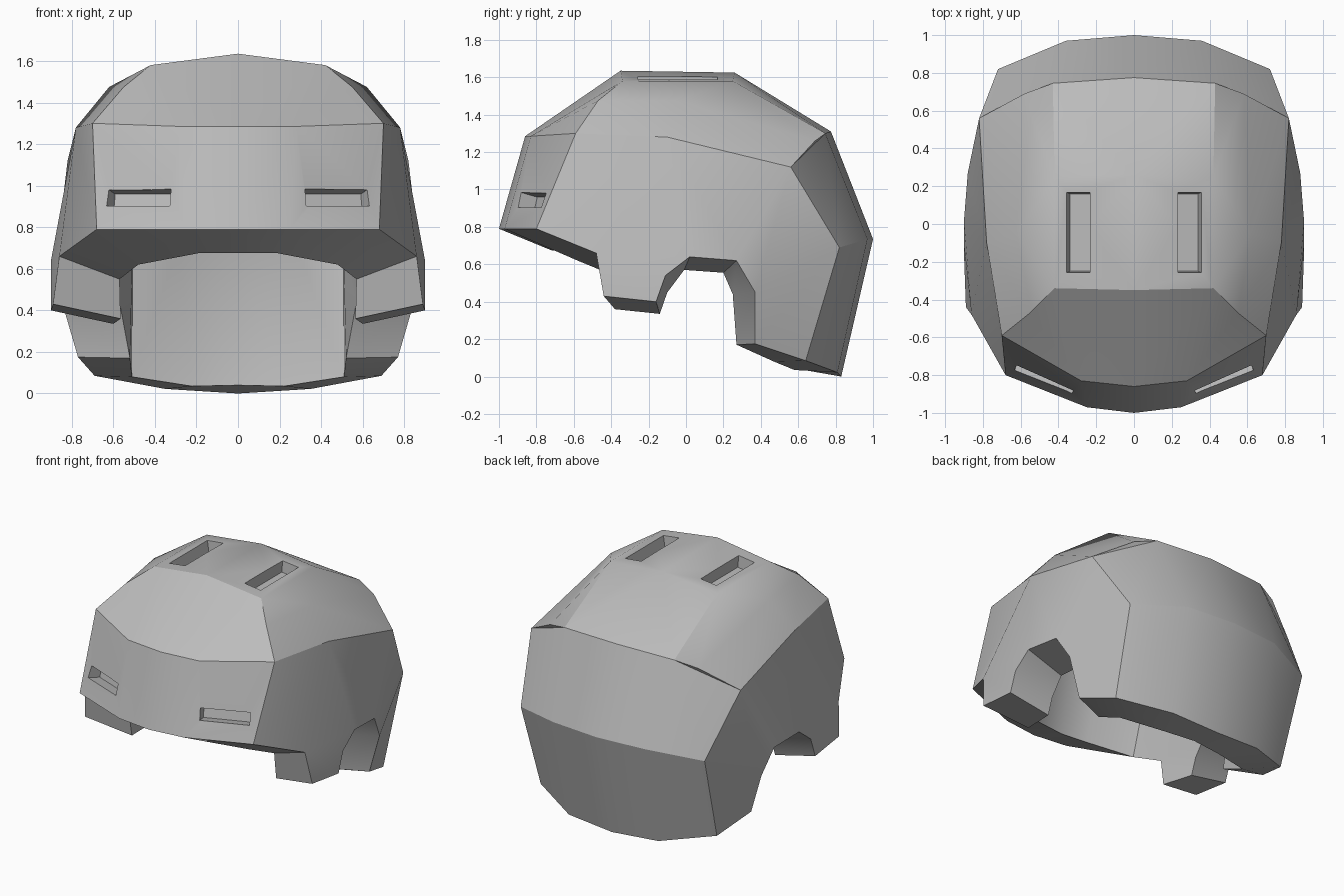
import bpy, bmesh
from mathutils import Vector

cube = bpy.data.objects.get("Cube")
if cube:
    bpy.data.objects.remove(cube)

mat = bpy.data.materials.new("shell grey")
mat.use_nodes = True
GREY = (0.5, 0.5, 0.5, 1)
mat.diffuse_color = GREY
mat.node_tree.nodes["Principled BSDF"].inputs["Base Color"].default_value = GREY


def make_mesh(name, points, faces):
    """Mesh with all normals pointing outwards."""
    mesh = bpy.data.meshes.new(name)
    mesh.from_pydata(points, [], faces)
    bm = bmesh.new()
    bm.from_mesh(mesh)
    bmesh.ops.recalc_face_normals(bm, faces=bm.faces)
    top = max(bm.faces, key=lambda f: f.calc_center_median().z)
    if top.normal.z < 0:
        bmesh.ops.reverse_faces(bm, faces=bm.faces)
    bm.to_mesh(mesh)
    bm.free()
    mesh.materials.append(mat)
    return mesh


def make_object(name, mesh):
    obj = bpy.data.objects.new(name, mesh)
    bpy.context.collection.objects.link(obj)
    return obj


# Half shell: centre line and shoulder line run front rim, brow, crown, back, nape
V = {
    "c0": (0, -1, .79), "c1": (0, -.86, 1.285), "c2": (0, -.35, 1.635), "c3": (0, .26, 1.625),
    "c4": (0, .775, 1.31), "c5": (0, 1, .735), "c6": (0, .83, 0),
    "s0": (.25, -.97, .79), "s1": (.28, -.83, 1.285), "s2": (.42, -.34, 1.58), "s3": (.42, .25, 1.58),
    "s4": (.43, .745, 1.3), "s5": (.36, .97, .735), "s6": (.35, .81, .022),
    # Side corners
    "rim": (.68, -.8, .79), "brow": (.7, -.59, 1.3), "temple": (.55, -.47, 1.475),
    "upper": (.62, -.05, 1.475), "mid": (.78, -.1, 1.28), "crest": (.58, .69, 1.26),
    "back": (.82, .56, 1.12), "hind": (.72, .82, .69), "nape": (.69, .64, .085),
    # Cheek tab and ear notch outline
    "a": (.86, -.48, .66), "b": (.89, -.44, .43), "c": (.9, -.16, .4), "d": (.9, -.11, .54),
    "e": (.9, .02, .64), "f": (.88, .27, .62), "g": (.85, .37, .45), "h": (.77, .37, .175),
}
# Inner edge of the opening, in order from front to back
RIM = {
    "c0": (0, -.72, .675), "s0": (.19, -.7, .675), "rim": (.48, -.58, .62), "a": (.57, -.41, .55),
    "b": (.565, -.38, .36), "c": (.6, -.14, .335), "d": (.6, -.1, .45), "e": (.6, -.01, .57),
    "f": (.6, .2, .555), "g": (.57, .25, .44), "h": (.52, .27, .17), "nape": (.51, .47, .08),
    "s6": (.22, .58, .035), "c6": (0, .6, .04),
}
panels = [f"c{i} c{i+1} s{i+1} s{i}" for i in range(6)] + [
    "s0 s1 brow rim", "s1 s2 temple brow", "s2 s3 upper", "s2 upper temple", "temple upper mid brow",
    "s3 s4 crest upper", "upper crest back mid", "s4 crest back", "s4 s5 hind back", "s5 s6 nape hind",
    "rim brow mid a", "a d c b", "a mid e d", "mid back f e", "back hind g f", "hind nape h g",
]
order = list(V)
count = len(order)
outer = [[order.index(k) for k in p.split()] for p in panels]
skin = make_mesh("skin", list(V.values()), outer)

# Lining follows the skin at the wall thickness, then a rim joins the two
WALL = 0.3
lining = []
for key, vert in zip(order, skin.vertices):
    p = vert.co - vert.normal * WALL
    lining.append(RIM.get(key, (0 if key[0] == "c" and key[1:].isdigit() else p.x, p.y, p.z)))
bpy.data.meshes.remove(skin)
inner = [[i + count for i in f] for f in outer]
edge = [order.index(k) for k in RIM]
band = [(i, j, j + count, i + count) for i, j in zip(edge, edge[1:])]
shell = make_object("helmet_shell", make_mesh("helmet_shell", list(V.values()) + lining, outer + inner + band))
mirror = shell.modifiers.new("Mirror", "MIRROR")
mirror.use_clip = True


def vent_cutter(name, centre, along, normal, length, width, depth, taper, side):
    """Block that sinks a slot into the shell."""
    n = Vector(normal).normalized()
    u = Vector(along).normalized()
    v = n.cross(u)
    pts = []
    for height, inset in ((.03, 0), (-depth, taper)):
        for a, b in ((-1, -1), (1, -1), (1, 1), (-1, 1)):
            p = Vector(centre) + n * height + u * a * (length / 2 - inset) + v * b * (width / 2 - inset)
            pts.append((p.x * side, p.y, p.z))
    quads = [(0, 1, 2, 3), (7, 6, 5, 4)] + [(i, i + 4, (i + 1) % 4 + 4, (i + 1) % 4) for i in range(4)]
    obj = make_object(name, make_mesh(name, pts, quads))
    obj.hide_render = True
    return obj


# Brow and crown vents
slope = Vector((.43, .17, 0)).cross(Vector((.03, .14, .495)))
cutters = []
for side, label in ((1, "left"), (-1, "right")):
    cutters.append(vent_cutter(f"{label}_brow_vent", (.48, -.835, .945), (.43, .17, 0), slope,
                               .33, .085, .1, .004, side))
    cutters.append(vent_cutter(f"{label}_crown_vent", (.295, -.045, 1.596), (0, 1, 0), (.125, 0, 1),
                               .43, .13, .08, .01, side))
for cutter in cutters:
    cut = shell.modifiers.new(cutter.name, "BOOLEAN")
    cut.operation = "DIFFERENCE"
    cut.solver = "EXACT"
    cut.object = cutter

# Bake the modifiers, drop the cutters, shade
bpy.context.view_layer.update()
baked = bpy.data.meshes.new_from_object(shell.evaluated_get(bpy.context.evaluated_depsgraph_get()))
shell.modifiers.clear()
shell.data = baked
for cutter in cutters:
    bpy.data.objects.remove(cutter)
bpy.ops.object.select_all(action="DESELECT")
shell.select_set(True)
bpy.context.view_layer.objects.active = shell
bpy.ops.object.shade_smooth_by_angle(angle=0.52)
